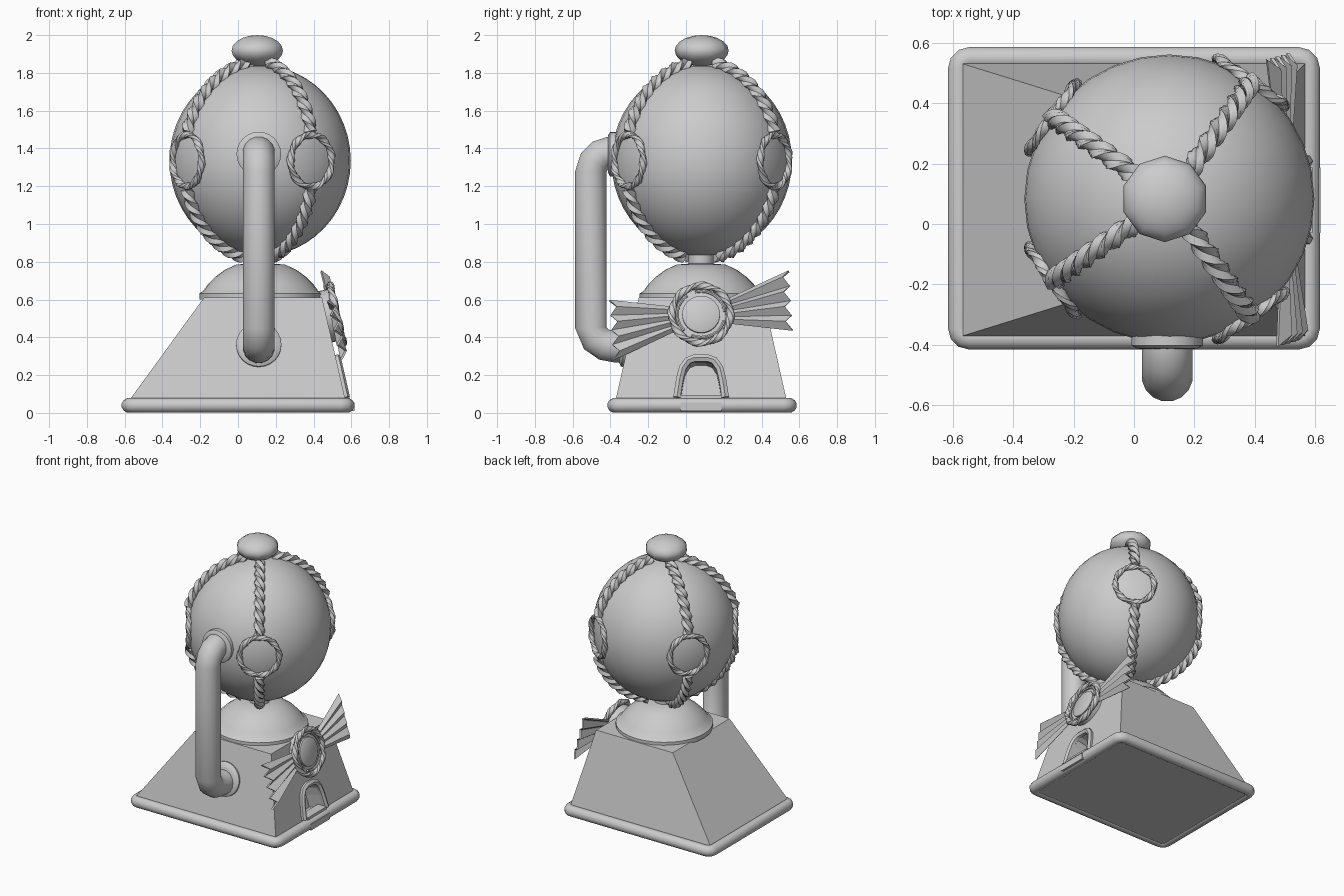
import bpy, bmesh
from math import sin, cos, pi, radians, atan2
from mathutils import Vector as V

if "Cube" in bpy.data.objects:
    bpy.data.objects.remove(bpy.data.objects["Cube"])

TILT = atan2(.121, .53)          # lean of the stand walls


def make(name, verts, faces, smooth=None):
    me = bpy.data.meshes.new(name)
    me.from_pydata([tuple(v) for v in verts], [], faces)
    bm = bmesh.new()
    bm.from_mesh(me)
    bmesh.ops.recalc_face_normals(bm, faces=bm.faces)
    bm.to_mesh(me)
    bm.free()
    ob = bpy.data.objects.new(name, me)
    bpy.context.collection.objects.link(ob)
    bpy.ops.object.select_all(action='DESELECT')
    bpy.context.view_layer.objects.active = ob
    ob.select_set(True)
    if smooth:
        bpy.ops.object.shade_smooth_by_angle(angle=radians(smooth))
    return ob


def sweep(name, pts, normal, r, sides=12, closed=False, lobes=0, turns=0, smooth=40):
    """Tube along a planar path; lobes and turns make it a twisted rope."""
    pts, normal = [V(p) for p in pts], V(normal).normalized()
    n, verts, faces = len(pts), [], []
    for i, p in enumerate(pts):
        a = pts[(i - 1) % n] if closed or i else p
        b = pts[(i + 1) % n] if closed or i < n - 1 else p
        t = (b - a).normalized()
        side = t.cross(normal).normalized()
        for j in range(sides):
            f = 2 * pi * j / sides
            q = r * (1 + .24 * cos(lobes * f)) if lobes else r
            f += 2 * pi * turns * i / n + pi / sides
            verts.append(p + side * q * cos(f) + normal * q * sin(f))
    for i in range(n if closed else n - 1):
        k = (i + 1) % n
        for j in range(sides):
            m = (j + 1) % sides
            faces.append((i * sides + j, i * sides + m, k * sides + m, k * sides + j))
    if not closed:
        faces += [tuple(range(sides)), tuple(range((n - 1) * sides, n * sides))]
    return make(name, verts, faces, smooth)


def lathe(name, profile, centre, axis=(0, 0, 1), seg=32, smooth=35):
    """Revolve (radius, height) pairs about an axis."""
    rot = V((0, 0, 1)).rotation_difference(V(axis))
    verts, faces, n = [], [], len(profile)
    for r, h in profile:
        for j in range(seg):
            f = 2 * pi * j / seg
            verts.append(V(centre) + rot @ V((r * cos(f), r * sin(f), h)))
    for i in range(n - 1):
        for j in range(seg):
            m = (j + 1) % seg
            faces.append((i * seg + j, i * seg + m, i * seg + m + seg, i * seg + j + seg))
    faces += [tuple(range(seg)), tuple(range((n - 1) * seg, n * seg))]
    return make(name, verts, faces, smooth)


def box(name, x0, x1, y0, y1, z0, z1):
    v = [(x, y, z) for z in (z0, z1) for x, y in ((x0, y0), (x1, y0), (x1, y1), (x0, y1))]
    return make(name, v, BOX)


def ball(name, centre, scale, seg, rings):
    bpy.ops.mesh.primitive_uv_sphere_add(segments=seg, ring_count=rings, radius=1, location=centre)
    ob = bpy.context.object
    ob.name, ob.scale = name, scale
    bpy.ops.object.shade_smooth_by_angle(angle=radians(50))
    return ob


BOX = [(0, 1, 2, 3), (4, 5, 6, 7), (0, 1, 5, 4), (1, 2, 6, 5), (2, 3, 7, 6), (3, 0, 4, 7)]

# tapered stand
rects = [(-.575, .575, -.378, .543, .01), (-.566, .566, -.37, .53, .08), (-.18, .445, -.25, .41, .61)]
v = [(x, y, z) for a, b, c, d, z in rects for x, y in ((a, c), (b, c), (b, d), (a, d))]
walls = [(i + j, i + (j + 1) % 4, i + 4 + (j + 1) % 4, i + 4 + j) for i in (0, 4) for j in range(4)]
stand = make("stand", v, [(0, 1, 2, 3), (8, 9, 10, 11)] + walls)

# right wall frame: u runs along y, v up the slope, n outwards
UP, OUT = V((-sin(TILT), 0, cos(TILT))), V((cos(TILT), 0, sin(TILT)))


def wall(z, u, v, n=0.0):
    base = V((.566 - .121 * (z - .08) / .53, .08, z))
    return base + V((0, u, 0)) + UP * v + OUT * n


# door recess and its arched frame
half = [(.128, 0), (.113, .10), (.098, .16), (.07, .2), (.035, .213)]
arch = half + [(-u, w) for u, w in reversed(half)]
n = len(arch)
cv = [wall(.08, u * .85, w * .95, d) for d in (-.12, .06) for u, w in arch]
cutter = make("door_cutter", cv, [tuple(range(n)), tuple(range(n, 2 * n))] +
              [(i, (i + 1) % n, (i + 1) % n + n, i + n) for i in range(n)])
cutter.hide_render = True
mod = stand.modifiers.new("door", 'BOOLEAN')
mod.operation, mod.object, mod.solver = 'DIFFERENCE', cutter, 'EXACT'
bpy.context.view_layer.objects.active = stand
bpy.ops.object.modifier_apply(modifier=mod.name)
bpy.data.objects.remove(cutter)
sweep("door_frame", [wall(.08, u, w, .005) for u, w in arch], OUT, .022, 6)
box("door_step_low", .52, .617, -.03, .187, .01, .055)
box("door_step_high", .52, .59, -.03, .187, .05, .095)

# rounded rim around the foot
rim = []
for cx, cy, a0 in ((.545, .515, 0), (-.545, .515, 90), (-.545, -.345, 180), (.545, -.345, 270)):
    for k in range(4):
        f = radians(a0 + 30 * k)
        rim.append((cx + .033 * cos(f), cy + .033 * sin(f), .04))
sweep("foot_rim", rim, (0, 0, 1), .039, 12, True)

# dome and neck
lathe("dome", [(.325, .60), (.325, .632), (.305, .645), (.28, .68), (.24, .72), (.19, .757),
               (.13, .785), (.066, .79), (.066, .87)], (.12, .08, 0))

# globe and cap
C = V((.117, .083, 1.335))
ball("globe", C, (.48, .478, .505), 32, 24)
ball("cap", (.102, .083, 1.918), (.143, .143, .082), 10, 10)

# four meridian ropes, each interrupted by a ring at the equator
for i, deg in enumerate((55, -55, 145, -145)):
    d = V((cos(radians(deg)), sin(radians(deg)), 0))
    side = d.cross(V((0, 0, 1)))
    for part, t0, t1 in (("upper", 10, 73), ("lower", 107, 166)):
        path = []
        for k in range(33):
            t = radians(t0 + (t1 - t0) * k / 32)
            path.append(C + d * .49 * sin(t) + V((0, 0, .52 * cos(t))))
        sweep(f"rope_{part}_{i}", path, side, .031, 12, lobes=3, turns=2.6)
    ring = [C + d * .472 + side * .133 * cos(f) + V((0, 0, .138 * sin(f)))
            for f in (2 * pi * k / 48 for k in range(48))]
    sweep(f"rope_ring_{i}", ring, d, .018, 8, True, lobes=2, turns=4)

# side pipe with its two flanges
PX = .11
sweep("pipe", [(PX, y, z) for y, z in ((-.29, .345), (-.37, .35), (-.43, .36), (-.475, .39), (-.503, .45),
      (-.503, 1.28), (-.485, 1.33), (-.45, 1.365), (-.41, 1.378), (-.34, 1.378))],
      (1, 0, 0), .085, 16)
lathe("flange_top", [(.118, -.05), (.118, .012), (.10, .022), (.08, .024)], (PX, -.39, 1.37), (0, -1, 0), 24)
lathe("flange_bottom", [(.12, -.03), (.12, .012), (.10, .026), (.08, .028)],
      (PX, -.307, .36), (0, -cos(TILT), sin(TILT)), 24)

# rosette: twisted ring, inner ring arcs and disc
Z = .51


def circle(r, a0, a1, k):
    return [wall(Z, r * cos(f), r * sin(f), .055)
            for f in (radians(a0 + (a1 - a0) * j / k) for j in range(k + 1))]


sweep("rosette_ring", circle(.155, 0, 360, 48)[:-1], OUT, .019, 8, True, lobes=2, turns=4)
for a in (0, 120, 240):
    sweep(f"rosette_arc_{a}", circle(.126, a + 6, a + 104, 12), OUT, .009, 6)
lathe("rosette_disc", [(.14, -.01), (.14, .04), (.10, .042), (.10, .056), (.09, .062)],
      wall(Z, 0, 0), OUT, 32)

# two pleated ribbon fans, half-turn copies of each other
for name, s in (("ribbon_right", 1), ("ribbon_left", -1)):
    verts, N = [], 9
    for k in range(N):
        t, odd = k / (N - 1), k % 2
        verts.append(wall(Z, s * .13, s * (-.04 + .12 * t), .03 + .012 * odd))
        verts.append(wall(Z, s * ((.45 if odd else .485) - .02 * t), s * (-.08 + .32 * t), .025 + .035 * odd))
    ob = make(name, verts, [(2 * k, 2 * k + 1, 2 * k + 3, 2 * k + 2) for k in range(N - 1)])
    sol = ob.modifiers.new("thickness", 'SOLIDIFY')
    sol.thickness, sol.offset = .012, 0
